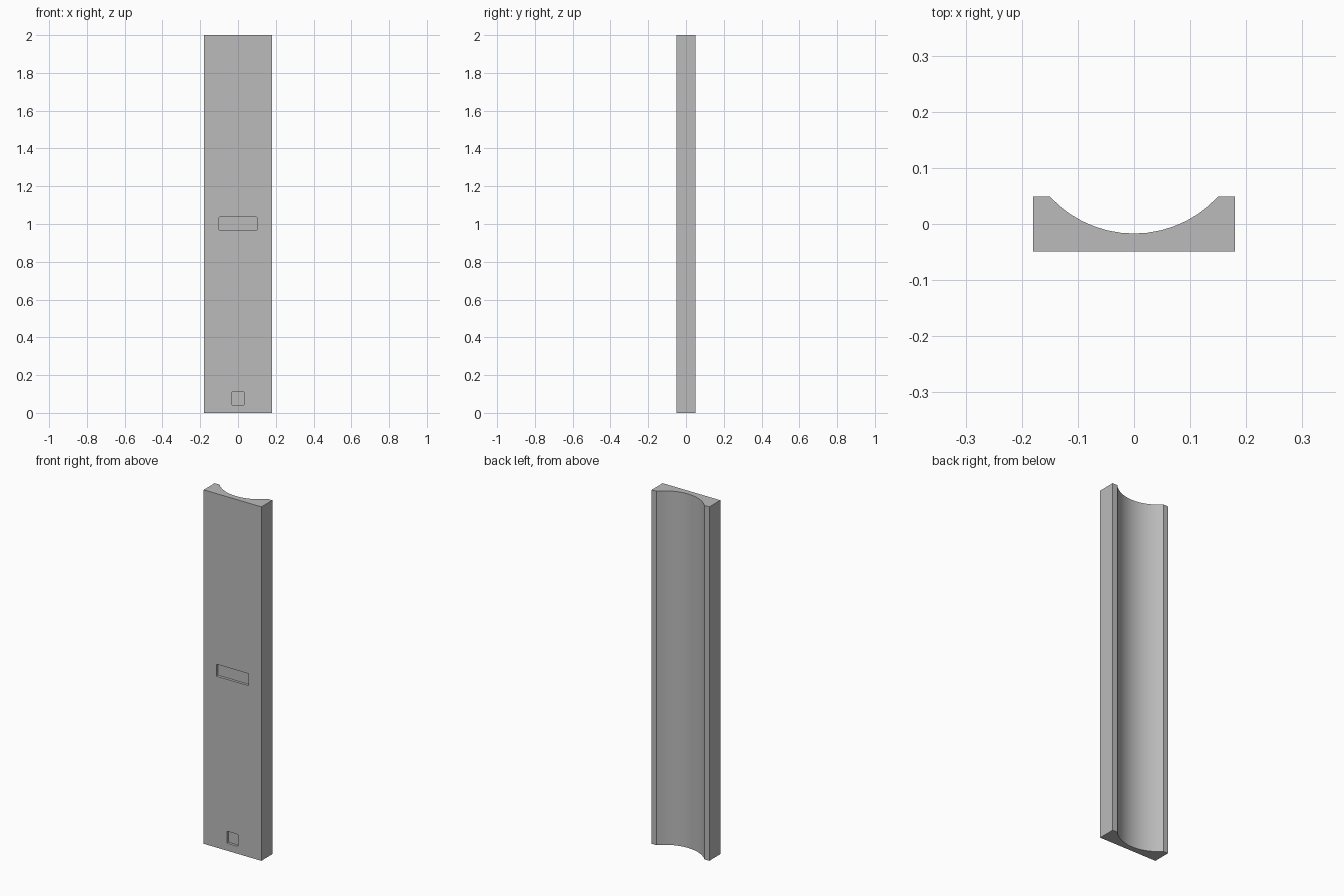
import bpy, bmesh, math

cube = bpy.data.objects.get("Cube")
if cube:
    bpy.data.objects.remove(cube, do_unlink=True)

HALF_W, HALF_D, HEIGHT = 0.18, 0.049, 2.0
GROOVE_HALF, GROOVE_BOTTOM, SEGMENTS = 0.15, -0.017, 14
RECESS_DEPTH = 0.015

grey = bpy.data.materials.new("grey")
grey.use_nodes = True
grey.diffuse_color = (0.5, 0.5, 0.5, 1)
grey.node_tree.nodes["Principled BSDF"].inputs["Base Color"].default_value = (0.5, 0.5, 0.5, 1)


def make_object(name, bm):
    bmesh.ops.recalc_face_normals(bm, faces=bm.faces)
    mesh = bpy.data.meshes.new(name)
    bm.to_mesh(mesh)
    bm.free()
    mesh.materials.append(grey)
    obj = bpy.data.objects.new(name, mesh)
    bpy.context.collection.objects.link(obj)
    return obj


# Upright plank with a shallow circular groove along its back
sag = HALF_D - GROOVE_BOTTOM
radius = (GROOVE_HALF ** 2 + sag ** 2) / (2 * sag)
sweep = math.asin(GROOVE_HALF / radius)
profile = [(-HALF_W, HALF_D), (-HALF_W, -HALF_D), (HALF_W, -HALF_D), (HALF_W, HALF_D)]
for i in range(SEGMENTS + 1):
    a = sweep * (1 - 2 * i / SEGMENTS)
    profile.append((radius * math.sin(a), GROOVE_BOTTOM + radius * (1 - math.cos(a))))

bm = bmesh.new()
base = bm.faces.new([bm.verts.new((x, y, 0)) for x, y in profile])
top = bmesh.ops.extrude_face_region(bm, geom=[base], use_keep_orig=True)["geom"]
bmesh.ops.translate(bm, vec=(0, 0, HEIGHT), verts=[g for g in top if isinstance(g, bmesh.types.BMVert)])
plank = make_object("grooved_plank", bm)


# Shallow recesses in the front face
def cut_recess(name, half_width, low, high, corner):
    bm = bmesh.new()
    bmesh.ops.create_cube(bm, size=1)
    bmesh.ops.scale(bm, vec=(2 * half_width, 2 * RECESS_DEPTH, high - low), verts=bm.verts)
    bmesh.ops.translate(bm, vec=(0, -HALF_D, (low + high) / 2), verts=bm.verts)
    along_y = [e for e in bm.edges if abs(e.verts[0].co.y - e.verts[1].co.y) > RECESS_DEPTH]
    bmesh.ops.bevel(bm, geom=along_y, offset=corner, segments=2, affect='EDGES', profile=0.5)
    cutter = make_object(name, bm)
    cutter.hide_render = True
    mod = plank.modifiers.new(name, 'BOOLEAN')
    mod.operation, mod.solver, mod.object = 'DIFFERENCE', 'EXACT', cutter
    bpy.ops.object.modifier_apply(modifier=name)
    bpy.data.objects.remove(cutter, do_unlink=True)


bpy.ops.object.select_all(action='DESELECT')
plank.select_set(True)
bpy.context.view_layer.objects.active = plank
cut_recess("middle_slot", 0.1, 0.968, 1.036, 0.002)
cut_recess("lower_socket", 0.035, 0.042, 0.11, 0.006)

bpy.ops.object.shade_smooth_by_angle(angle=math.radians(25))
